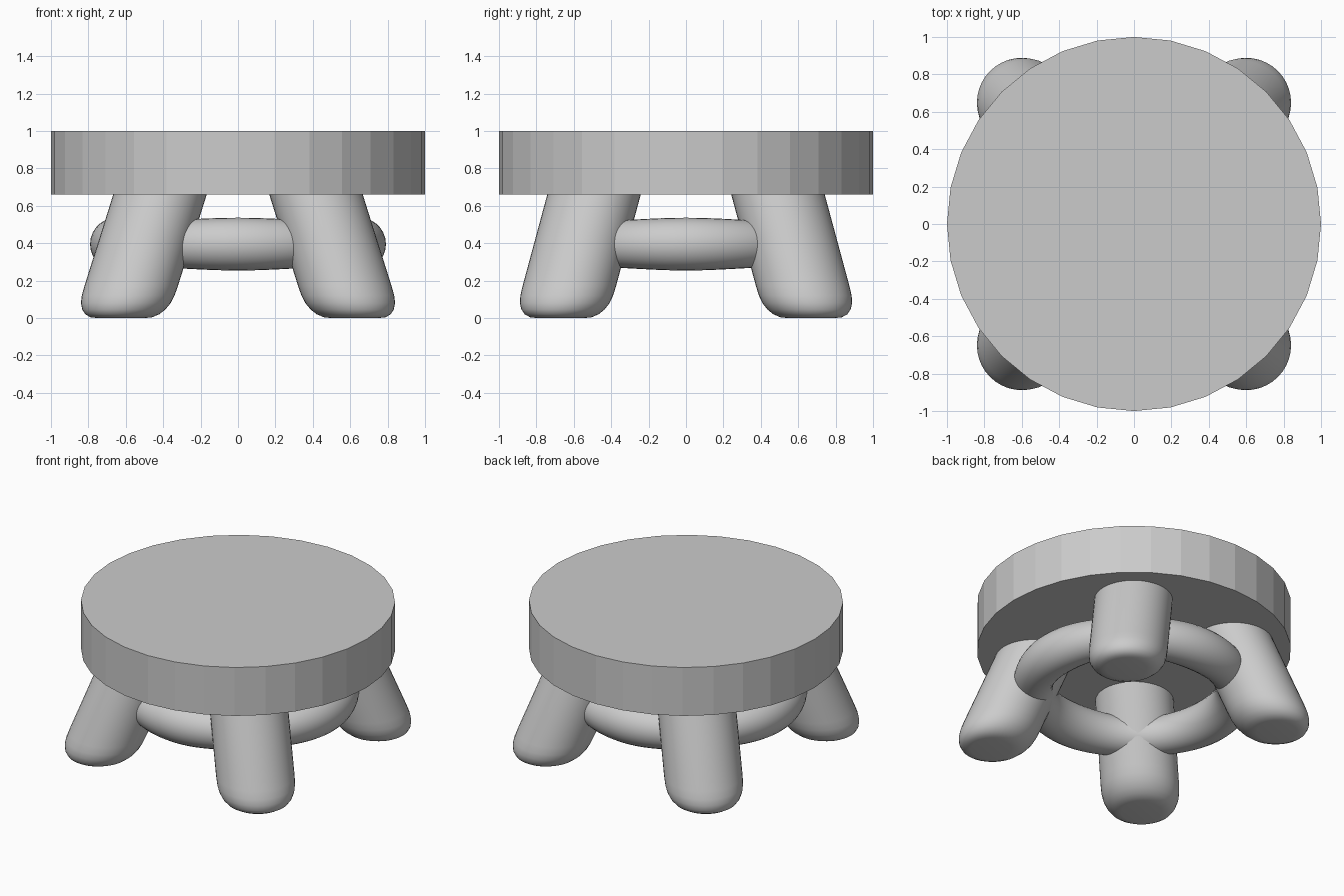
import bpy, bmesh
from math import sin, cos, pi, radians
from mathutils import Vector

if "Cube" in bpy.data.objects:
    bpy.data.objects.remove(bpy.data.objects["Cube"])


def make_object(name, bm, smooth_angle=None):
    bmesh.ops.recalc_face_normals(bm, faces=bm.faces)
    mesh = bpy.data.meshes.new(name)
    bm.to_mesh(mesh)
    bm.free()
    obj = bpy.data.objects.new(name, mesh)
    bpy.context.collection.objects.link(obj)
    if smooth_angle:
        bpy.ops.object.select_all(action='DESELECT')
        obj.select_set(True)
        bpy.context.view_layer.objects.active = obj
        bpy.ops.object.shade_smooth_by_angle(angle=radians(smooth_angle))
    return obj


def bridge(bm, a, b):
    n = len(a)
    for i in range(n):
        bm.faces.new((a[i], a[(i + 1) % n], b[(i + 1) % n], b[i]))


# Seat: flat-shaded 32-sided disc
bpy.ops.mesh.primitive_cylinder_add(vertices=32, radius=1, depth=0.34, location=(0, 0, 0.83))
bpy.context.object.name = "seat"

# Legs: round section, leaning outwards, with a softly rounded flat foot
FOOT = Vector((0.625, 0.67))
LEAN = Vector((-0.315, -0.27))
PROFILE = [(0.0, 0.13), (0.004, 0.165), (0.02, 0.198), (0.045, 0.222),
           (0.08, 0.240), (0.12, 0.248), (0.17, 0.25), (0.75, 0.25)]


def leg(name, sx, sy, sides=40):
    bm = bmesh.new()
    rings = []
    for z, r in PROFILE:
        c = FOOT + LEAN * z
        rings.append([bm.verts.new((sx * (c.x + r * cos(2 * pi * i / sides)),
                                    sy * (c.y + r * sin(2 * pi * i / sides)), z))
                      for i in range(sides)])
    for a, b in zip(rings, rings[1:]):
        bridge(bm, a, b)
    bm.faces.new(rings[0])
    bm.faces.new(rings[-1])
    make_object(name, bm, 40)


for sy, end in ((-1, "front"), (1, "back")):
    for sx, side in ((-1, "left"), (1, "right")):
        leg(f"{end}_{side}_leg", sx, sy)

# Stretchers: bowed bars joining the legs, thickest at mid-span
bm = bmesh.new()
rings = []
for i in range(96):
    t = 2 * pi * i / 96
    tube = 0.133 + 0.008 * cos(4 * t)
    ring = []
    for j in range(28):
        p = 2 * pi * j / 28
        ring.append(bm.verts.new(((0.65 + tube * cos(p)) * cos(t),
                                  (0.63 + tube * cos(p)) * sin(t),
                                  0.395 + tube * sin(p))))
    rings.append(ring)
for i in range(96):
    bridge(bm, rings[i], rings[(i + 1) % 96])
make_object("stretcher_ring", bm, 60)
